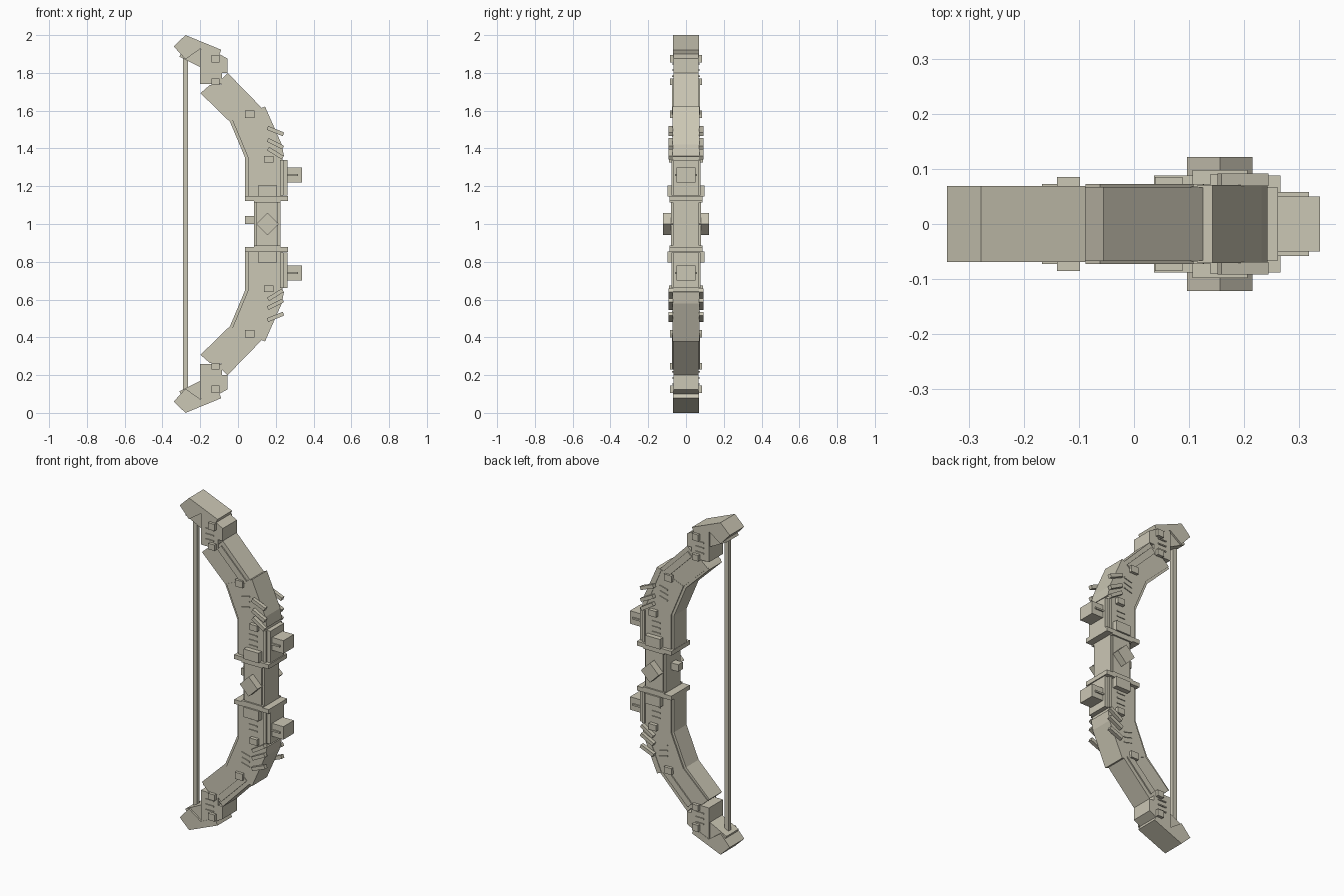
import bpy, bmesh, math

old = bpy.data.objects.get("Cube")
if old:
    bpy.data.objects.remove(old, do_unlink=True)

COLOUR = (0.60, 0.57, 0.46, 1.0)
mat = bpy.data.materials.new("warm stone grey")
mat.use_nodes = True
mat.diffuse_color = COLOUR
bsdf = mat.node_tree.nodes["Principled BSDF"]
bsdf.inputs["Base Color"].default_value = COLOUR
bsdf.inputs["Roughness"].default_value = 0.8


def prism(name, pts, y0, y1):
    """Extrude an x-z outline from y0 to y1."""
    bm = bmesh.new()
    face = bm.faces.new([bm.verts.new((x, y0, z)) for x, z in pts])
    ext = bmesh.ops.extrude_face_region(bm, geom=[face])
    verts = [v for v in ext["geom"] if isinstance(v, bmesh.types.BMVert)]
    bmesh.ops.translate(bm, verts=verts, vec=(0, y1 - y0, 0))
    bmesh.ops.recalc_face_normals(bm, faces=bm.faces)
    mesh = bpy.data.meshes.new(name)
    bm.to_mesh(mesh)
    bm.free()
    mesh.materials.append(mat)
    obj = bpy.data.objects.new(name, mesh)
    bpy.context.collection.objects.link(obj)
    return obj


def rect(x0, x1, z0, z1):
    return [(x0, z0), (x1, z0), (x1, z1), (x0, z1)]


def bar(cx, cz, length, width, degrees):
    """Outline of a tilted rectangle."""
    c, s = math.cos(math.radians(degrees)), math.sin(math.radians(degrees))
    corners = [(-1, -1), (1, -1), (1, 1), (-1, 1)]
    return [(cx + a * length / 2 * c - b * width / 2 * s,
             cz + a * length / 2 * s + b * width / 2 * c) for a, b in corners]


def halves(name, pts, y):
    """Full-width part, on the upper limb and mirrored to the lower one."""
    prism("upper_" + name, pts, -y, y)
    prism("lower_" + name, [(x, 2 - z) for x, z in pts], -y, y)


def studs(name, pts, y0, y1):
    """Side detail on the front and back of both limbs."""
    for label, s in (("front_", -1), ("back_", 1)):
        prism(label + "upper_" + name, pts, s * y0, s * y1)
        prism(label + "lower_" + name, [(x, 2 - z) for x, z in pts], s * y0, s * y1)


# Limb: straight root, bent middle and outer section
halves("limb_root", [(0.052, 1.14), (0.235, 1.14), (0.235, 1.36), (0.215, 1.40),
                     (0.052, 1.355)], 0.068)
halves("limb_middle", [(0.052, 1.355), (0.215, 1.36), (0.225, 1.41), (0.138, 1.615),
                       (0.115, 1.61), (-0.03, 1.55)], 0.068)
halves("limb_outer", [(-0.03, 1.55), (0.04, 1.50), (0.135, 1.605), (-0.055, 1.80),
                      (-0.085, 1.77), (-0.085, 1.74), (-0.15, 1.735), (-0.19, 1.70)], 0.066)
halves("inner_rim", [(0.038, 1.14), (0.056, 1.14), (0.056, 1.355), (-0.026, 1.552),
                     (-0.185, 1.705), (-0.198, 1.692), (-0.042, 1.54), (0.038, 1.35)], 0.060)
halves("outer_plate", [(0.115, 1.61), (0.143, 1.622), (0.232, 1.42), (0.243, 1.36),
                       (0.225, 1.355), (0.20, 1.41)], 0.071)
halves("root_plate", rect(0.225, 0.262, 1.15, 1.34), 0.066)
studs("root_rail", rect(0.222, 0.240, 1.15, 1.34), 0.06, 0.078)
studs("diagonal_rail", bar(0.01, 1.672, 0.24, 0.038, -45), 0.06, 0.073)

# Limb end and hooked tip
halves("limb_end", [(-0.20, 1.74), (-0.085, 1.74), (-0.085, 1.80), (-0.055, 1.80),
                    (-0.055, 1.875), (-0.10, 1.90), (-0.20, 1.925)], 0.067)
halves("tip_arm", [(-0.31, 1.885), (-0.20, 1.83), (-0.12, 1.83), (-0.12, 1.91),
                   (-0.20, 1.94), (-0.29, 1.93)], 0.058)
halves("tip_cap", [(-0.34, 1.94), (-0.278, 2.0), (-0.088, 1.922), (-0.105, 1.885),
                   (-0.20, 1.927), (-0.278, 1.872)], 0.069)

# Grip with collars and side tabs
prism("grip_core", rect(0.085, 0.225, 0.86, 1.14), -0.070, 0.070)
prism("grip_side_plates", rect(0.098, 0.213, 0.86, 1.14), -0.079, 0.079)
prism("grip_rest", rect(0.036, 0.09, 1.0, 1.042), -0.022, 0.022)
prism("grip_diamond", bar(0.156, 1.0, 0.084, 0.084, 45), -0.122, 0.122)
halves("collar", [(0.036, 1.122), (0.085, 1.122), (0.085, 1.115), (0.225, 1.115),
                  (0.225, 1.122), (0.266, 1.122), (0.266, 1.148), (0.036, 1.148)], 0.088)
halves("collar_tab", rect(0.106, 0.206, 1.145, 1.205), 0.098)

# Outer sight blocks with side slots
halves("sight_block", rect(0.255, 0.338, 1.22, 1.298), 0.050)
studs("sight_slot_bar", rect(0.255, 0.318, 1.255, 1.265), 0.045, 0.058)

# Square side studs along the limb
for i, (x0, z0, w, h, y) in enumerate([(-0.14, 1.855, 0.042, 0.04, 0.085),
                                       (-0.14, 1.735, 0.042, 0.036, 0.085),
                                       (0.038, 1.56, 0.05, 0.04, 0.085),
                                       (0.138, 1.325, 0.05, 0.036, 0.090)]):
    studs(f"stud_{i + 1}", rect(x0, x0 + w, z0, z0 + h), 0.05, y)

# Side fins sweeping outward
for i, (z, tilt) in enumerate([(1.492, -22), (1.425, -27), (1.375, -32)]):
    studs(f"fin_{i + 1}", bar(0.198, z, 0.092, 0.021, tilt), 0.069, 0.092)

# Small vent strips in groups of three
for g, (x, z, tilt) in enumerate([(0.15, 1.255, 0), (0.10, 1.475, 15), (-0.14, 1.815, 0)]):
    for k in (-1, 0, 1):
        studs(f"vent_{g + 1}_{k + 2}", bar(x, z + k * 0.032, 0.055, 0.007, tilt), 0.06, 0.073)

# Bowstring
prism("string", rect(-0.292, -0.265, 0.12, 1.88), -0.013, 0.013)
